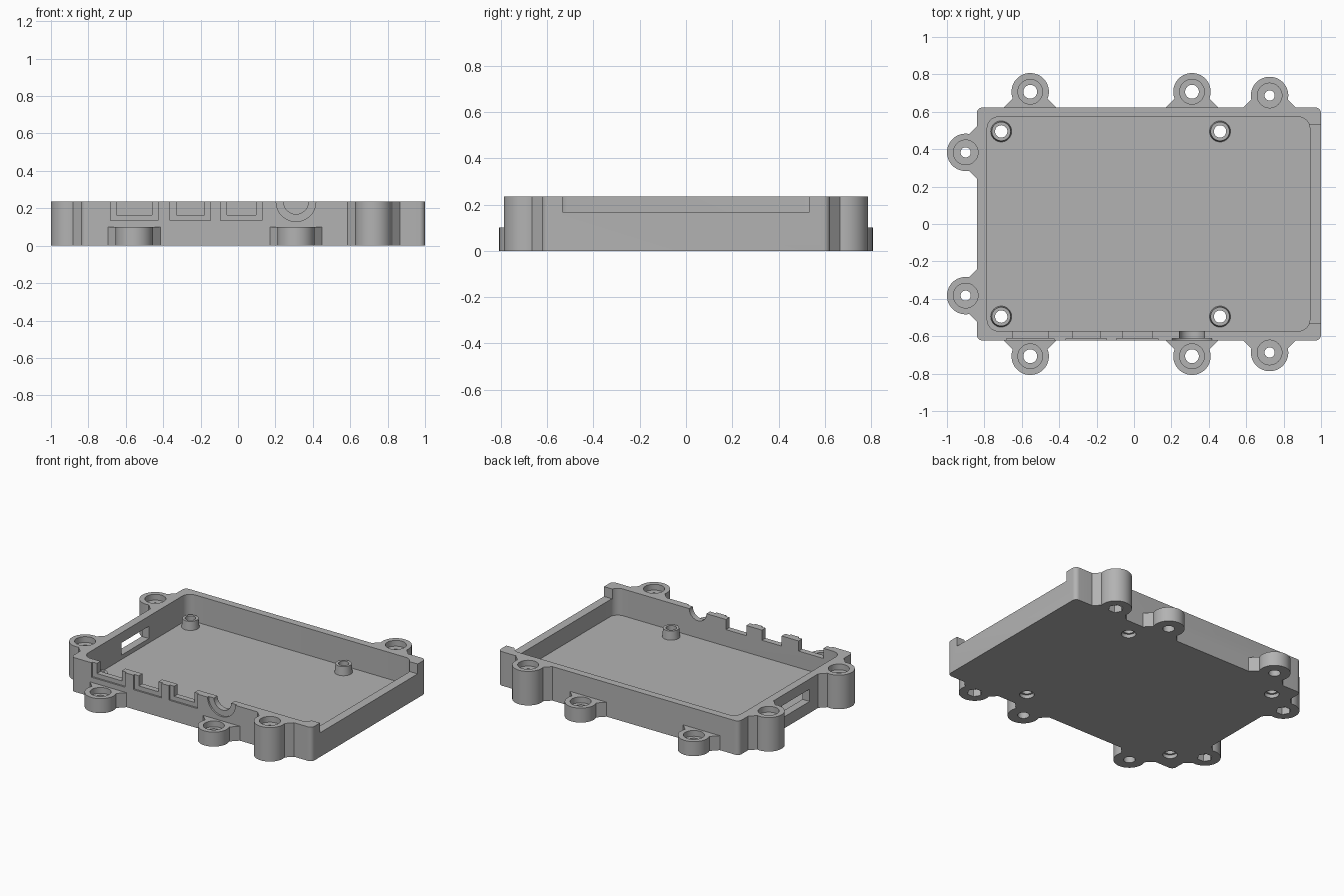
import bpy, bmesh
from math import pi, sin, cos, acos, sqrt
from mathutils import Matrix, Vector

if "Cube" in bpy.data.objects:
    bpy.data.objects.remove(bpy.data.objects["Cube"], do_unlink=True)

H, FLOOR = 0.235, 0.05
LEFT, RIGHT, SIDE = -0.84, 1.0, 0.623
LUG_R, FLARE = 0.1, 0.14

grey = bpy.data.materials.new("plain grey")
grey.use_nodes = True
grey.diffuse_color = (0.45, 0.45, 0.45, 1)
grey.node_tree.nodes["Principled BSDF"].inputs["Base Color"].default_value = grey.diffuse_color


def prism(name, outline, z0, z1, matrix=Matrix(), taper=1.0):
    """Extrude a closed outline from z0 to z1."""
    bm = bmesh.new()
    low = [bm.verts.new((x, y, z0)) for x, y in outline]
    top = [bm.verts.new((x * taper, y * taper, z1)) for x, y in outline]
    bm.faces.new(low)
    bm.faces.new(top)
    n = len(low)
    for i in range(n):
        bm.faces.new((low[i], low[(i + 1) % n], top[(i + 1) % n], top[i]))
    bmesh.ops.transform(bm, matrix=matrix, verts=bm.verts)
    bmesh.ops.recalc_face_normals(bm, faces=bm.faces)
    mesh = bpy.data.meshes.new(name)
    bm.to_mesh(mesh)
    bm.free()
    mesh.materials.append(grey)
    ob = bpy.data.objects.new(name, mesh)
    bpy.context.collection.objects.link(ob)
    return ob


def arc(r, a0, a1, n, cx=0, cy=0):
    return [(cx + r * cos(a0 + (a1 - a0) * i / n), cy + r * sin(a0 + (a1 - a0) * i / n))
            for i in range(n + 1)]


def circle(r, n=40):
    return arc(r, 0, 2 * pi, n)[:-1]


def rounded(x0, x1, y0, y1, r):
    corners = [(x1 - r, y1 - r), (x0 + r, y1 - r), (x0 + r, y0 + r), (x1 - r, y0 + r)]
    return [p for k, (cx, cy) in enumerate(corners)
            for p in arc(r, k * pi / 2, (k + 1) * pi / 2, 8, cx, cy)]


def box(name, x0, x1, y0, y1, z0, z1):
    return prism(name, [(x0, y0), (x1, y0), (x1, y1), (x0, y1)], z0, z1)


def combine(target, tool, operation):
    """Apply a boolean and discard the tool object."""
    mod = target.modifiers.new("boolean", "BOOLEAN")
    mod.operation, mod.object, mod.solver = operation, tool, "EXACT"
    bpy.context.view_layer.objects.active = target
    bpy.ops.object.modifier_apply(modifier=mod.name)
    mesh = tool.data
    bpy.data.objects.remove(tool, do_unlink=True)
    bpy.data.meshes.remove(mesh)


def cut(tool):
    combine(tray, tool, "DIFFERENCE")


def add(tool):
    combine(tray, tool, "UNION")


def drill(r, x, y, z0, z1, sides=40):
    cut(prism("drill", circle(r, sides), z0, z1, Matrix.Translation((x, y, 0))))


# Tray shell
tray = prism("enclosure_tray", rounded(LEFT, RIGHT, -SIDE, SIDE, 0.03), 0, H)
cut(prism("cavity", rounded(-0.785, 0.94, -0.572, 0.572, 0.06), FLOOR, H + 0.1))

# Screw lugs: wall point, outward angle, reach of the centre, height, hole radius
lugs = []
for s in (-1, 1):
    lugs += [(x, s * SIDE, s * pi / 2, 0.084, 0.1, 0.037) for x in (-0.555, 0.31)]
    lugs.append((0.725, s * SIDE, s * pi / 2, 0.064, H, 0.027))
    lugs.append((LEFT, s * 0.383, pi, 0.06, H, 0.027))

for x, y, angle, reach, height, hole in lugs:
    # A round end blended into the wall by 45 degree flares
    a = pi / 4 - acos((FLARE - reach) / (sqrt(2) * LUG_R))
    outline = [(-0.03, FLARE), (-0.03, -FLARE), (0, -FLARE)]
    outline += arc(LUG_R, a - pi / 2, pi / 2 - a, 40, reach, 0) + [(0, FLARE)]
    place = Matrix.Translation((x, y, 0)) @ Matrix.Rotation(angle, 4, "Z")
    add(prism("lug", outline, 0, height, place))

for x, y, angle, reach, height, hole in lugs:
    c = Vector((x, y)) + reach * Vector((cos(angle), sin(angle)))
    drill(hole, c.x, c.y, -0.1, H + 0.1)
    drill(0.066, c.x, c.y, height - 0.04, H + 0.1)
    if height == H:
        # Nut pocket underneath
        drill(0.048, c.x, c.y, -0.1, 0.05, 6)

# Board standoffs, drilled through the floor
for x in (-0.71, 0.46):
    for y in (-0.495, 0.495):
        add(prism("standoff", circle(0.058), FLOOR - 0.02, 0.11,
                  Matrix.Translation((x, y, 0)), 0.87))
        drill(0.033, x, y, -0.1, H)
        drill(0.046, x, y, -0.1, 0.025)

# Front port notches, each with a shallow outer recess
for x0, x1 in ((-0.65, -0.46), (-0.33, -0.18), (-0.06, 0.095)):
    cut(box("port", x0, x1, -0.7, -0.5, 0.165, H + 0.1))
    cut(box("recess", x0 - 0.033, x1 + 0.033, -0.7, -SIDE + 0.012, 0.135, H + 0.1))

# Round front port
turn = Matrix.Translation((0.31, 0, H)) @ Matrix.Rotation(pi / 2, 4, "X")
cut(prism("round_port", circle(0.066, 48), 0.5, 0.7, turn))
cut(prism("round_recess", circle(0.106, 48), SIDE - 0.012, 0.7, turn))

# Lowered right wall and left wall slot
cut(box("right_opening", 0.9, 1.1, -0.533, 0.533, 0.167, H + 0.1))
cut(box("left_slot", -0.95, -0.7, -0.15, 0.15, 0.08, 0.165))

bpy.ops.object.select_all(action="DESELECT")
tray.select_set(True)
bpy.context.view_layer.objects.active = tray
bpy.ops.object.shade_smooth_by_angle(angle=pi / 6)
